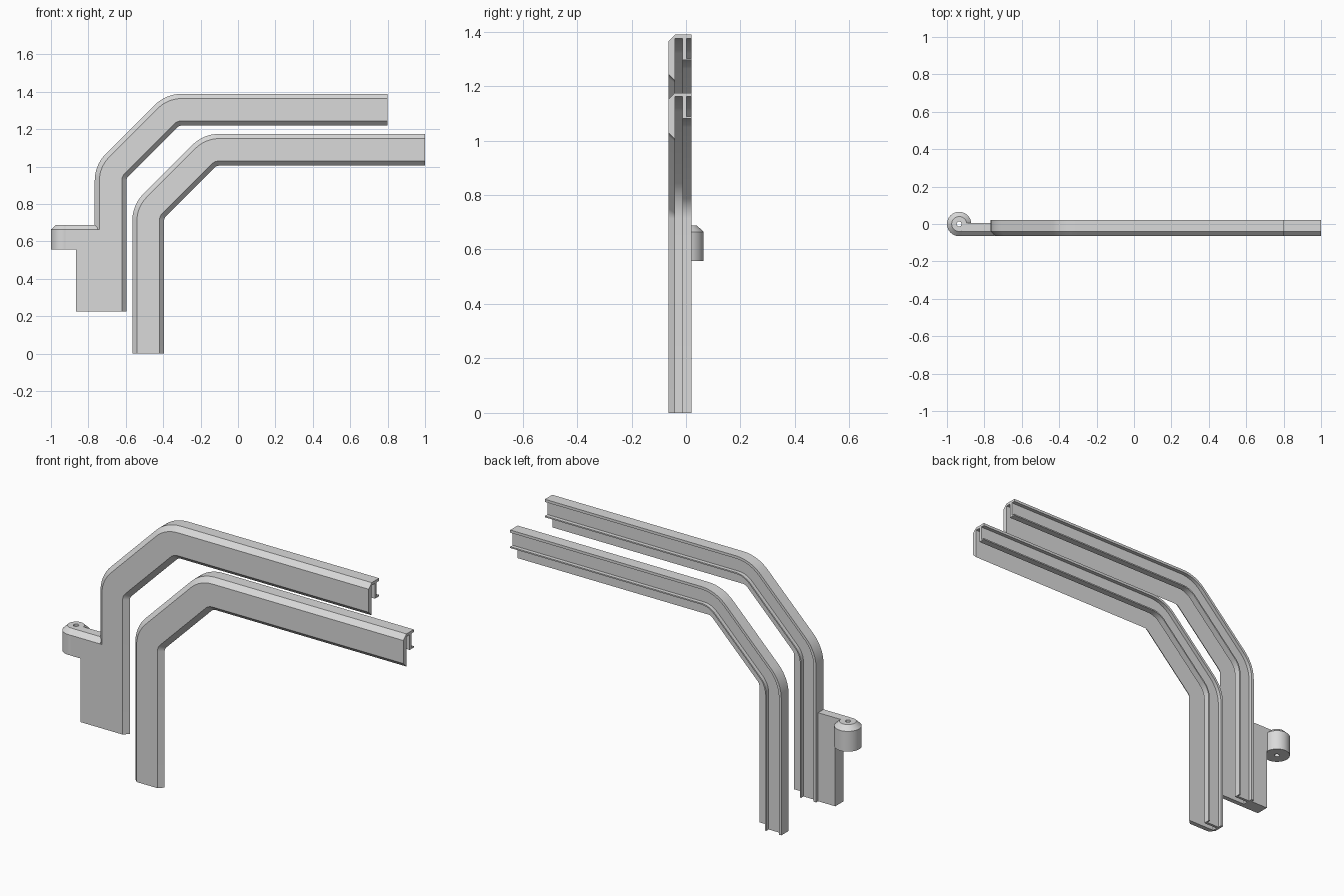
import bpy, bmesh, math
from mathutils import Vector

if "Cube" in bpy.data.objects:
    bpy.data.objects.remove(bpy.data.objects["Cube"])

grey = bpy.data.materials.new("light grey")
grey.diffuse_color = (0.7, 0.7, 0.7, 1)
grey.use_nodes = True
grey.node_tree.nodes["Principled BSDF"].inputs["Base Color"].default_value = grey.diffuse_color


def finish(name, bm):
    bmesh.ops.recalc_face_normals(bm, faces=bm.faces)
    me = bpy.data.meshes.new(name)
    bm.to_mesh(me)
    bm.free()
    me.materials.append(grey)
    ob = bpy.data.objects.new(name, me)
    bpy.context.collection.objects.link(ob)
    bpy.context.view_layer.objects.active = ob
    ob.select_set(True)
    bpy.ops.object.shade_smooth_by_angle(angle=math.radians(25))
    ob.select_set(False)


def loft(name, rings, closed=False):
    """Join equal rings of points; cap the ends unless closed."""
    bm = bmesh.new()
    vs = [[bm.verts.new(p) for p in ring] for ring in rings]
    n = len(vs[0])
    pairs = list(zip(vs, vs[1:])) + ([(vs[-1], vs[0])] if closed else [])
    for a, b in pairs:
        for i in range(n):
            j = (i + 1) % n
            bm.faces.new((a[i], a[j], b[j], b[i]))
    if not closed:
        bm.faces.new(vs[0])
        bm.faces.new(vs[-1])
    finish(name, bm)


# Rail section: (y, distance inward from the outer edge)
SECTION = [(-0.04, 0), (0.021, 0), (0.021, 0.014), (0.001, 0.014),
           (0.001, 0.087), (0.021, 0.087), (0.021, 0.094), (-0.013, 0.094),
           (-0.013, 0.014), (-0.04, 0.014), (-0.04, 0.17),
           (-0.065, 0.145), (-0.065, 0.025)]
R = 0.2       # outer bend radius
STEPS = 8


def rail(name, left, bottom, top, right, c):
    """Sweep up, along the diagonal z = x + c, then right, with round bends."""
    t = R * math.tan(math.pi / 8)
    c1 = Vector((left + R, left + c - t))
    c2 = Vector((top - c + t, top - R))
    path = [(Vector((left, bottom)), Vector((1, 0)))]
    for centre, start in ((c1, 180), (c2, 135)):
        for i in range(STEPS + 1):
            a = math.radians(start - 45 * i / STEPS)
            d = Vector((math.cos(a), math.sin(a)))
            path.append((centre + d * R, -d))
    path.append((Vector((right, top)), Vector((0, -1))))
    rings = []
    for p, n in path:
        ring = []
        for y, d in SECTION:
            q = p + n * d
            ring.append((q.x, y, q.y))
        rings.append(ring)
    loft(name, rings)


rail("lower_rail", -0.565, 0.0, 1.175, 1.0, 1.36)
rail("upper_rail", -0.766, 0.226, 1.389, 0.8, 1.775)

# Side plate beside the upper rail's foot
plan = [(-0.865, -0.065), (-0.739, -0.065), (-0.739, -0.041),
        (-0.755, -0.041), (-0.755, 0.005), (-0.865, 0.005)]
loft("side_plate", [[(x, y, z) for x, y in plan] for z in (0.226, 0.664)])

# Chamfered arm reaching to the hinge
arm = [(-0.065, 0.558), (0.005, 0.558), (0.005, 0.688), (-0.04, 0.688), (-0.065, 0.664)]
loft("hinge_arm", [[(x, y, z) for y, z in arm] for x in (-0.921, -0.752)])

# Hinge knuckle: ring with a pin hole and a conical top edge
knuckle = [(0.013, 0.558), (0.065, 0.558), (0.065, 0.664), (0.04, 0.688), (0.013, 0.688)]
loft("hinge_knuckle",
     [[(-0.935 + r * math.cos(k * math.tau / 40), r * math.sin(k * math.tau / 40), z)
       for r, z in knuckle] for k in range(40)], closed=True)
